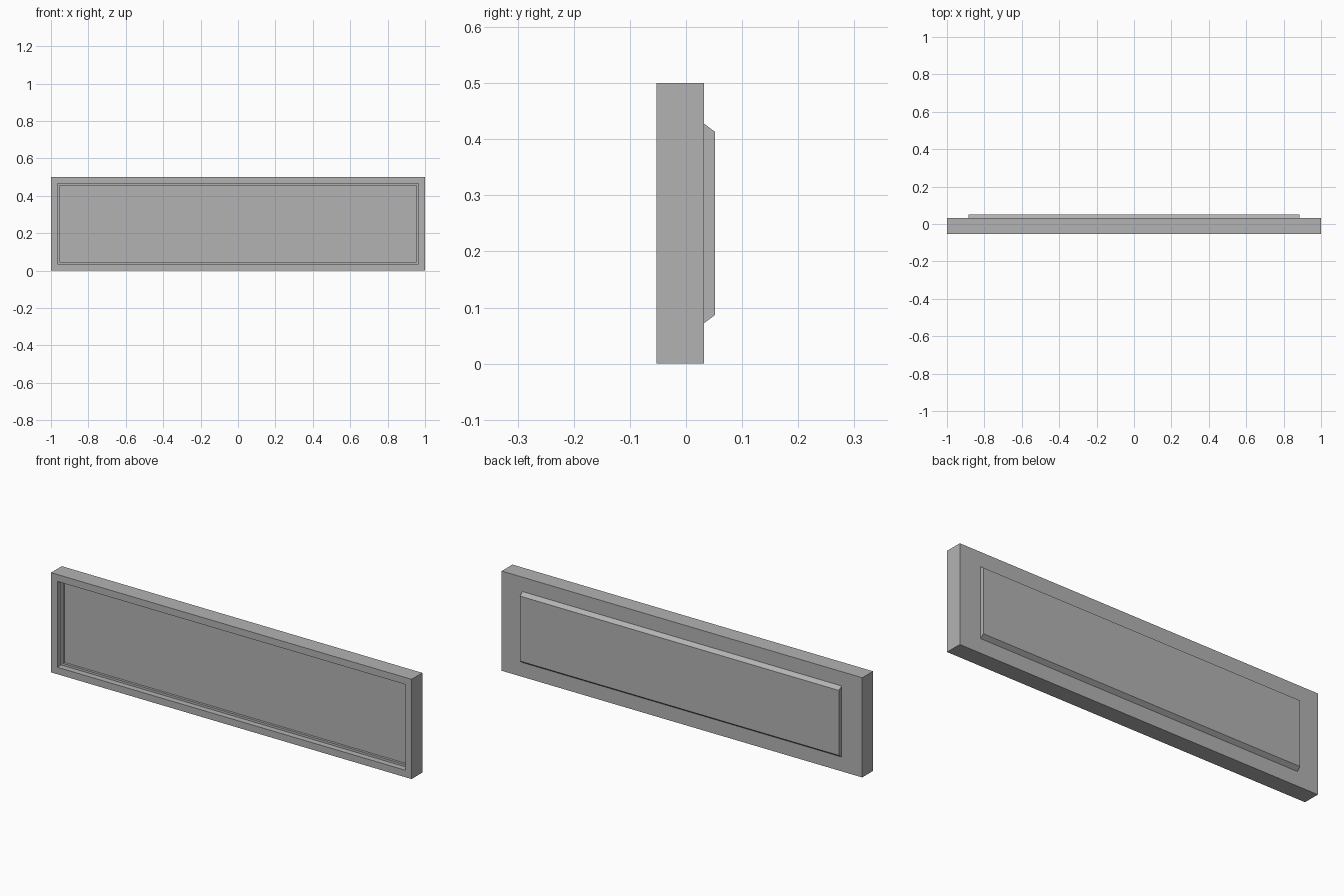
import bpy, bmesh

cube = bpy.data.objects.get("Cube")
if cube:
    bpy.data.objects.remove(cube, do_unlink=True)

grey = bpy.data.materials.new("mid grey")
grey.use_nodes = True
color = (0.45, 0.45, 0.45, 1)
grey.diffuse_color = color
grey.node_tree.nodes["Principled BSDF"].inputs["Base Color"].default_value = color

MID = 0.25  # height of the panel centre


def lofted(name, rings, cap_start=True):
    """Join rectangles given as (half width, half height, y) into one shell."""
    bm = bmesh.new()
    loops = []
    for w, h, y in rings:
        corners = ((-w, -h), (w, -h), (w, h), (-w, h))
        loops.append([bm.verts.new((x, y, MID + z)) for x, z in corners])
    for a, b in zip(loops, loops[1:]):
        for i in range(4):
            j = (i + 1) % 4
            bm.faces.new((a[i], a[j], b[j], b[i]))
    if cap_start:
        bm.faces.new(loops[0])
    bm.faces.new(loops[-1])
    bmesh.ops.recalc_face_normals(bm, faces=bm.faces)
    mesh = bpy.data.meshes.new(name)
    bm.to_mesh(mesh)
    bm.free()
    mesh.materials.append(grey)
    obj = bpy.data.objects.new(name, mesh)
    bpy.context.collection.objects.link(obj)
    return obj


# Tray: back face, outer sides, front rim, stepped recess and its floor
lofted("framed_tray", [
    (1.0, 0.25, 0.032),
    (1.0, 0.25, -0.053),
    (0.965, 0.215, -0.053),
    (0.965, 0.215, -0.023),
    (0.954, 0.204, -0.023),
    (0.954, 0.204, -0.011),
])

# Raised rear panel: chamfered top and bottom, square ends
lofted("rear_panel", [
    (0.885, 0.178, 0.031),
    (0.885, 0.178, 0.032),
    (0.885, 0.163, 0.052),
])
